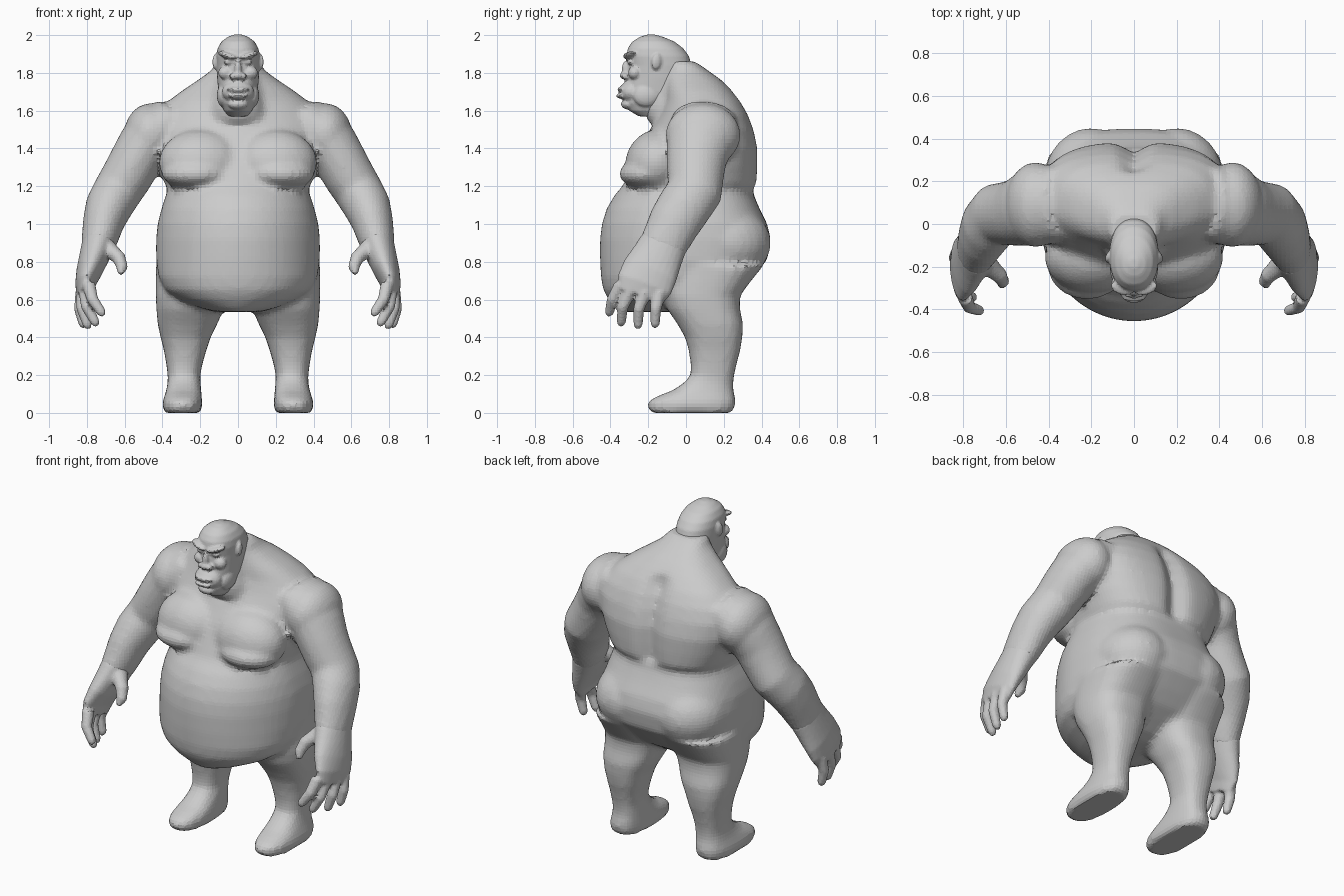
import bpy, bmesh
from math import cos, sin, pi, exp
from mathutils import Vector, Matrix, Euler


def loft(bm, rings):
    """Skin a list of point rings and cap both ends."""
    rows = [[bm.verts.new(p) for p in r] for r in rings]
    n = len(rows[0])
    for a, b in zip(rows, rows[1:]):
        for i in range(n):
            bm.faces.new((a[i], a[(i + 1) % n], b[(i + 1) % n], b[i]))
    bm.faces.new(rows[0][::-1])
    bm.faces.new(rows[-1])
    return [v for r in rows for v in r]


def stack(bm, sections, front=2.0, back=2.0, n=48):
    """Horizontal sections: (z, x0, x1, y_front, y_back)."""
    rings = []
    for z, x0, x1, y0, y1 in sections:
        ring = []
        for i in range(n):
            c, s = cos(2 * pi * i / n), sin(2 * pi * i / n)
            p = back if s > 0 else front
            r = (abs(c) ** p + abs(s) ** p) ** (-1 / p)
            ring.append(((x0 + x1) / 2 + (x1 - x0) / 2 * r * c,
                         (y0 + y1) / 2 + (y1 - y0) / 2 * r * s, z))
        rings.append(ring)
    return loft(bm, rings)


def tube(bm, pts, n=20):
    """Limb along a path: (x, y, z, radius across, radius in y)."""
    cs = [Vector(p[:3]) for p in pts]
    rings = []
    for i, p in enumerate(pts):
        t = (cs[min(i + 1, len(cs) - 1)] - cs[max(i - 1, 0)]).normalized()
        b = Vector((0, 1, 0))
        b = (b - t * b.dot(t)).normalized()
        a = b.cross(t)
        rings.append([cs[i] + a * p[3] * cos(2 * pi * k / n) + b * p[4] * sin(2 * pi * k / n)
                      for k in range(n)])
    loft(bm, rings)


def blob(bm, loc, radii, rot=(0, 0, 0)):
    m = Matrix.LocRotScale(Vector(loc), Euler(rot), Vector(radii))
    bmesh.ops.create_uvsphere(bm, u_segments=24, v_segments=14, radius=1, matrix=m)


def mirror(bm):
    d = bmesh.ops.duplicate(bm, geom=bm.verts[:] + bm.edges[:] + bm.faces[:])
    for v in d["geom"]:
        if isinstance(v, bmesh.types.BMVert):
            v.co.x *= -1


def finish(name, bm, voxel, smooth):
    """Fuse the overlapping forms into one skin."""
    bmesh.ops.recalc_face_normals(bm, faces=bm.faces[:])
    me = bpy.data.meshes.new(name)
    bm.to_mesh(me)
    bm.free()
    ob = bpy.data.objects.new(name, me)
    bpy.context.collection.objects.link(ob)
    r = ob.modifiers.new("fuse", 'REMESH')
    r.mode = 'VOXEL'
    r.voxel_size = voxel
    s = ob.modifiers.new("relax", 'SMOOTH')
    s.factor = 0.5
    s.iterations = smooth
    return ob


# ---- Body: legs and feet
bm = bmesh.new()
stack(bm, [
    (0.0, .20, .39, -.18, .24), (.025, .19, .40, -.205, .258), (.06, .19, .40, -.20, .262),
    (.085, .192, .39, -.16, .26), (.12, .195, .38, -.07, .25), (.16, .198, .372, -.01, .25),
    (.20, .20, .372, .025, .255), (.26, .188, .38, .025, .268), (.33, .168, .392, .015, .287),
    (.40, .145, .41, -.005, .298), (.47, .11, .425, -.045, .302), (.55, .075, .432, -.10, .285),
    (.62, .05, .435, -.125, .285), (.70, .03, .435, -.14, .345), (.78, .02, .435, -.14, .41)],
    2.4, 2.6, 36)
# arms
tube(bm, [
    (.34, .10, 1.56, .12, .17), (.43, .09, 1.49, .145, .19), (.50, .07, 1.41, .142, .175),
    (.545, .055, 1.33, .138, .158), (.59, .05, 1.25, .135, .15), (.64, .045, 1.17, .13, .148),
    (.685, -.01, 1.09, .125, .145), (.712, -.06, 1.01, .11, .14), (.73, -.10, .93, .098, .13),
    (.748, -.135, .86, .085, .125)], 28)
# shoulders, chest pads and hip mass
blob(bm, (.46, .09, 1.47), (.145, .20, .17))
blob(bm, (.195, -.155, 1.325), (.225, .165, .18), (-.45, 0, 0))
blob(bm, (.22, -.20, 1.265), (.185, .155, .08))
blob(bm, (.20, .21, .90), (.22, .24, .2))
mirror(bm)
# torso and belly
torso = stack(bm, [(z, -w, w, f, b) for z, w, f, b in [
    (.535, .12, -.34, .05), (.555, .20, -.37, .12), (.60, .31, -.41, .2), (.65, .385, -.438, .28),
    (.72, .42, -.45, .35), (.81, .433, -.455, .43), (.92, .433, -.455, .448),
    (1.0, .425, -.445, .43), (1.08, .405, -.42, .39), (1.15, .382, -.38, .36),
    (1.185, .372, -.35, .355), (1.21, .385, -.33, .378), (1.30, .42, -.29, .382),
    (1.40, .45, -.245, .382), (1.50, .46, -.19, .36), (1.58, .43, -.145, .33),
    (1.65, .37, -.12, .29), (1.71, .29, -.12, .24), (1.76, .215, -.12, .19),
    (1.81, .145, -.12, .12), (1.86, .11, -.12, .05)]], 2.0, 2.8, 64)
# spine groove
for v in torso:
    if 1.2 < v.co.z < 1.7 and v.co.y > .15:
        v.co.y -= .05 * exp(-(v.co.x / .055) ** 2)
# thick neck under the jaw
stack(bm, [(1.50, -.19, .19, -.16, .2), (1.56, -.175, .175, -.21, .2), (1.62, -.155, .155, -.225, .18),
           (1.70, -.135, .135, -.2, .15), (1.80, -.115, .115, -.16, .1)])
finish("body", bm, .02, 4)

# ---- Hands: palm, four fingers and a thumb
bm = bmesh.new()
tube(bm, [(.738, -.115, .90, .088, .125), (.76, -.15, .83, .08, .135), (.788, -.19, .75, .068, .15),
          (.81, -.22, .68, .052, .15), (.815, -.24, .62, .036, .125)], 24)
fingers = [((.79, -.345, .68), (.77, -.39, .60), (.71, -.41, .515)),
           ((.812, -.29, .66), (.80, -.335, .56), (.745, -.345, .46)),
           ((.825, -.215, .645), (.825, -.25, .55), (.79, -.255, .445)),
           ((.825, -.14, .64), (.838, -.16, .55), (.815, -.165, .45))]
for a, b, c in fingers:
    near = tuple(Vector(b).lerp(Vector(c), .8))
    tube(bm, [a + (.036, .036), b + (.031, .03), near + (.025, .025), c + (.013, .013)], 12)
tube(bm, [(.75, -.15, .86, .06, .06), (.68, -.195, .865, .048, .05), (.63, -.24, .82, .037, .038),
          (.613, -.27, .77, .031, .031), (.622, -.29, .735, .016, .016)], 14)
mirror(bm)
finish("hands", bm, .01, 3)

# ---- Head: paired features first
bm = bmesh.new()
blob(bm, (.055, -.298, 1.893), (.058, .034, .016), (0, -.25, .3))     # brow
blob(bm, (.05, -.29, 1.858), (.026, .022, .015))                     # eye
blob(bm, (.065, -.272, 1.80), (.04, .035, .035))                     # cheek
blob(bm, (.025, -.322, 1.782), (.022, .022, .017))                   # nostril
blob(bm, (.08, -.21, 1.68), (.032, .07, .06))                        # jaw
blob(bm, (.118, -.155, 1.86), (.016, .028, .043), (-.15, 0, .3))       # ear
mirror(bm)
# skull and jaw
stack(bm, [(z, -w, w, f, b) for z, w, f, b in [
    (1.57, .05, -.25, -.1), (1.60, .075, -.30, -.05), (1.64, .092, -.325, 0), (1.70, .104, -.325, .03),
    (1.77, .11, -.31, .035), (1.84, .114, -.305, .03), (1.89, .115, -.315, .015),
    (1.93, .108, -.308, -.015), (1.965, .088, -.285, -.06), (1.99, .055, -.245, -.12),
    (2.003, .02, -.205, -.165)]], 2.3, 2.2)
# muzzle, nose, lips and chin
blob(bm, (0, -.29, 1.70), (.085, .062, .06))
blob(bm, (0, -.315, 1.81), (.02, .025, .055), (.1, 0, 0))
blob(bm, (0, -.325, 1.785), (.024, .027, .02))
blob(bm, (0, -.337, 1.713), (.06, .027, .014))
blob(bm, (0, -.34, 1.678), (.055, .03, .015))
blob(bm, (0, -.30, 1.635), (.055, .045, .03))
finish("head", bm, .008, 2)
